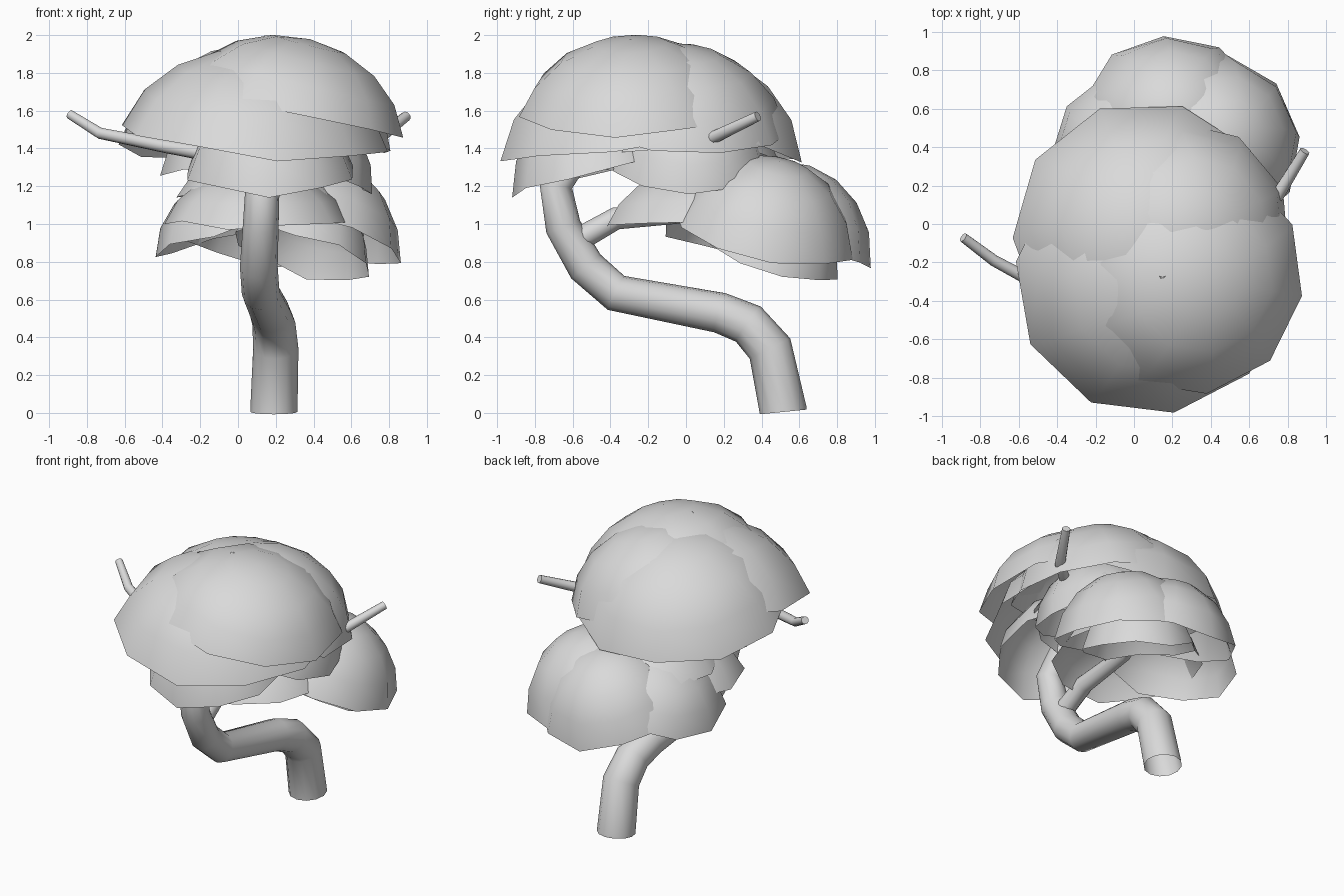
import bpy, bmesh, math
from mathutils import Vector

cube = bpy.data.objects.get("Cube")
if cube:
    bpy.data.objects.remove(cube)

GREY = (0.7, 0.7, 0.7, 1)
mat = bpy.data.materials.new("plain_grey")
mat.use_nodes = True
mat.diffuse_color = GREY
mat.node_tree.nodes["Principled BSDF"].inputs["Base Color"].default_value = GREY


def finish(obj, angle):
    bpy.ops.object.select_all(action='DESELECT')
    obj.select_set(True)
    bpy.context.view_layer.objects.active = obj
    if obj.type == 'CURVE':
        bpy.ops.object.convert(target='MESH')
        obj = bpy.context.object
    bpy.ops.object.shade_smooth_by_angle(angle=math.radians(angle))


def tube(name, points, caps=True):
    """Tapering limb through (x, y, z, radius) points."""
    curve = bpy.data.curves.new(name, 'CURVE')
    curve.dimensions = '3D'
    curve.bevel_depth = 1
    curve.bevel_resolution = 4
    curve.use_fill_caps = caps
    spline = curve.splines.new('POLY')
    spline.points.add(len(points) - 1)
    for p, (x, y, z, r) in zip(spline.points, points):
        p.co = (x, y, z, 1)
        p.radius = r
    curve.materials.append(mat)
    obj = bpy.data.objects.new(name, curve)
    bpy.context.collection.objects.link(obj)
    finish(obj, 60)


def shell(name, centre, radius, height, lean, spin=0, sides=10, rings=4):
    """Open leaf dome: rim centre, rim radius, height, lean of its axis in x and y."""
    bm = bmesh.new()
    arc = 1.28
    rows = []
    for i in range(1, rings + 1):
        a = arc * i / rings
        r = radius * 1.02 * math.sin(a) / math.sin(arc)
        z = height * (math.cos(a) - math.cos(arc)) / (1 - math.cos(arc))
        row = []
        for k in range(sides):
            t = math.tau * k / sides + spin
            # uneven drooping rim
            drop = 0.02 * math.sin(k * 2.4 + spin) if i == rings else 0
            row.append(bm.verts.new((r * math.cos(t), r * math.sin(t), z + drop)))
        rows.append(row)
    top = bm.verts.new((0, 0, height))
    for k in range(sides):
        n = (k + 1) % sides
        bm.faces.new((top, rows[0][k], rows[0][n]))
        for a, b in zip(rows, rows[1:]):
            bm.faces.new((a[k], b[k], b[n], a[n]))
    mesh = bpy.data.meshes.new(name)
    bm.to_mesh(mesh)
    bm.free()
    mesh.materials.append(mat)
    obj = bpy.data.objects.new(name, mesh)
    obj.location = centre
    axis = Vector((lean[0], lean[1], 1))
    obj.rotation_euler = Vector((0, 0, 1)).rotation_difference(axis).to_euler()
    bpy.context.collection.objects.link(obj)
    finish(obj, 60)


# Winding trunk, open at the foot, running up through the crown
tube("trunk", [
    (0.19, 0.515, 0.005, 0.125), (0.19, 0.514, 0.015, 0.125),
    (0.2, 0.445, 0.34, 0.12), (0.19, 0.33, 0.47, 0.114),
    (0.17, 0.18, 0.53, 0.108), (0.12, -0.37, 0.635, 0.1), (0.11, -0.53, 0.775, 0.1),
    (0.12, -0.65, 0.985, 0.095), (0.13, -0.69, 1.21, 0.09), (0.13, -0.58, 1.36, 0.075),
    (0.15, -0.4, 1.6, 0.05), (0.16, -0.34, 1.92, 0.035), (0.15, -0.26, 1.98, 0.025)],
    caps=False)

# Limbs and bare twigs
tube("lower_branch", [(0.12, -0.6, 0.9, 0.065), (0.11, -0.37, 1.03, 0.06),
                      (0.13, 0.05, 1.06, 0.05), (0.22, 0.45, 1.2, 0.03)])
tube("right_twig", [(0.13, -0.58, 1.36, 0.045), (-0.15, -0.48, 1.37, 0.04),
                    (-0.38, -0.38, 1.41, 0.035), (-0.73, -0.19, 1.48, 0.03),
                    (-0.89, -0.07, 1.58, 0.025)])
tube("left_twig", [(0.14, -0.4, 1.55, 0.045), (0.5, -0.05, 1.42, 0.038),
                   (0.75, 0.15, 1.46, 0.034), (0.89, 0.38, 1.57, 0.027)])

# Upper crown of overlapping leaf domes
shell("upper_right_leaves", (0.06, -0.04, 1.46), 0.68, 0.48, (-0.05, 0.19), 0.04)
shell("upper_back_leaves", (0.26, -0.04, 1.53), 0.57, 0.42, (0.28, 0.08), 0.4)
shell("upper_left_leaves", (0.29, -0.28, 1.61), 0.6, 0.38, (0.25, -0.04), -0.16)
shell("upper_front_leaves", (0.09, -0.29, 1.46), 0.7, 0.47, (0.09, -0.14), 0.49)
shell("upper_low_back_leaves", (0.12, -0.04, 1.33), 0.53, 0.4, (-0.12, -0.03), 0.1)
shell("upper_low_left_leaves", (0.31, 0.02, 1.31), 0.42, 0.35, (0.38, 0.03), 0.0)
shell("upper_low_front_leaves", (0.17, -0.48, 1.27), 0.45, 0.4, (0, -0.25), 0.3)

# Lower crown behind
shell("lower_left_leaves", (0.4, 0.42, 0.95), 0.48, 0.41, (0.33, 0.2), 0.1)
shell("lower_back_leaves", (0.2, 0.53, 0.93), 0.47, 0.4, (0.05, 0.33), 0.4)
shell("lower_inner_leaves", (0.34, 0.45, 0.84), 0.37, 0.35, (0.3, 0.3), 0.2)
shell("lower_right_leaves", (0.01, 0.34, 0.97), 0.46, 0.32, (-0.3, 0.05), 0.0)
shell("lower_front_leaves", (0.1, 0.05, 1.01), 0.48, 0.29, (0, -0.05), 0.0)
shell("lower_top_leaves", (0.1, 0.22, 1.15), 0.42, 0.2, (0, 0), 0.1)
